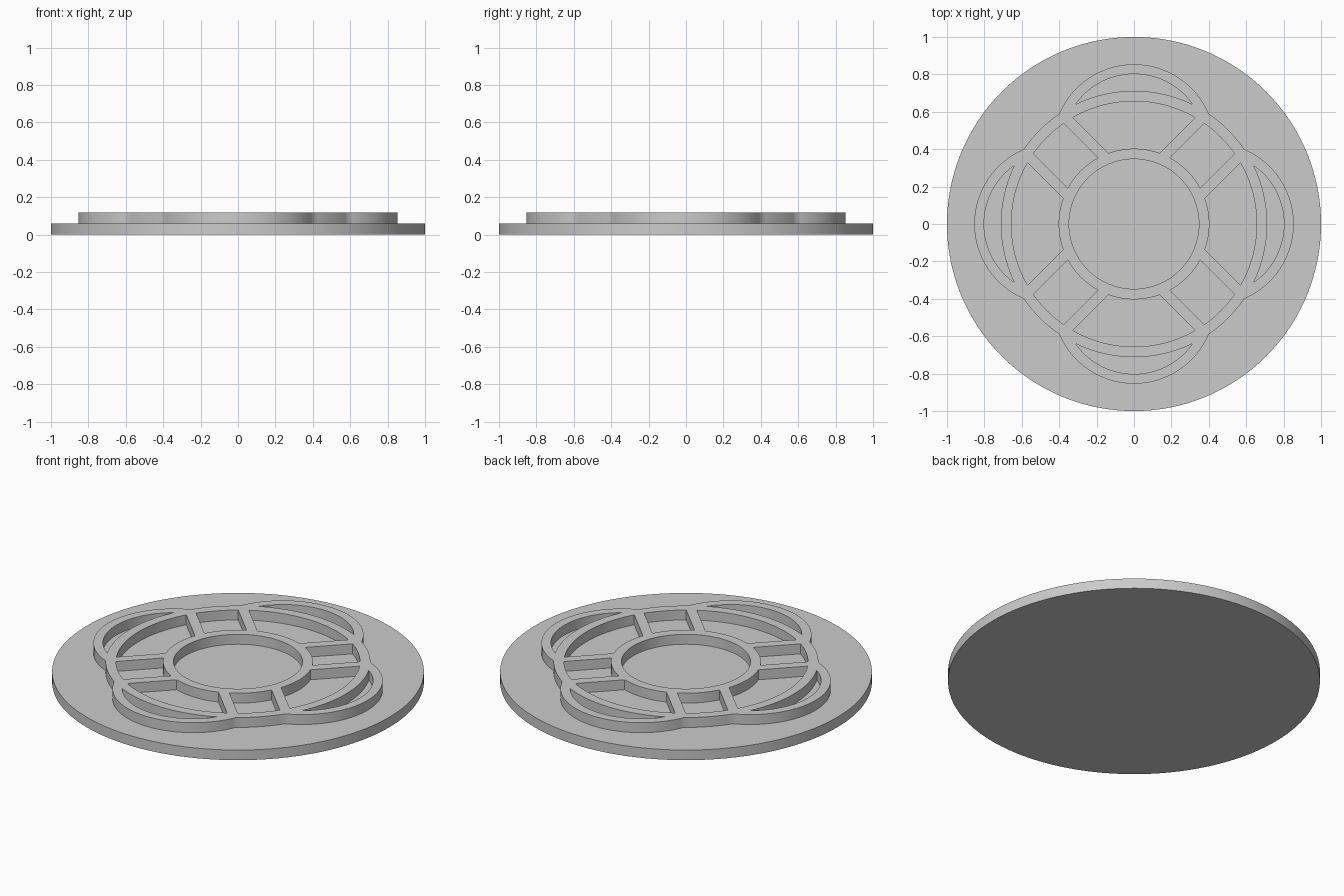
import bpy, bmesh, math
from math import sin, cos, asin, atan2, sqrt, pi

if "Cube" in bpy.data.objects:
    bpy.data.objects.remove(bpy.data.objects["Cube"])

BASE_TOP, TOP = 0.06, 0.119
HUB_IN, HUB_OUT = 0.347, 0.403
RING_IN, RING_OUT = 0.656, 0.712
LOBE_C, LOBE_IN, LOBE_OUT = 0.42, 0.382, 0.434
BAR_IN, BAR_OUT = 0.115, 0.171      # distances of bar sides from the diagonal

grey = bpy.data.materials.new("grey")
grey.diffuse_color = (0.6, 0.6, 0.6, 1)
grey.use_nodes = True
grey.node_tree.nodes["Principled BSDF"].inputs["Base Color"].default_value = grey.diffuse_color


def arc(radius, a0, a1, n, cy=0.0):
    return [(radius * cos(a0 + (a1 - a0) * i / n),
             cy + radius * sin(a0 + (a1 - a0) * i / n)) for i in range(n + 1)]


def turn(points, a):
    return [(x * cos(a) - y * sin(a), x * sin(a) + y * cos(a)) for x, y in points]


def meet(ring, lobe):
    """Right-hand crossing of the ring with the top lobe: its angle about each centre."""
    y = (ring ** 2 - lobe ** 2 + LOBE_C ** 2) / (2 * LOBE_C)
    x = sqrt(ring ** 2 - y ** 2)
    return atan2(y, x), atan2(y - LOBE_C, x)


def plate(name, loops, z0, z1, open_bottom=False):
    """Extrude closed outlines; inner outlines become holes."""
    curve = bpy.data.curves.new(name, 'CURVE')
    curve.dimensions, curve.fill_mode = '2D', 'BOTH'
    curve.extrude = (z1 - z0) / 2
    for pts in loops:
        s = curve.splines.new('POLY')
        s.points.add(len(pts) - 1)
        for p, (x, y) in zip(s.points, pts):
            p.co = (x, y, 0, 1)
        s.use_cyclic_u = True
    temp = bpy.data.objects.new(name + "_outline", curve)
    bpy.context.collection.objects.link(temp)
    bpy.context.view_layer.update()
    dg = bpy.context.evaluated_depsgraph_get()
    mesh = bpy.data.meshes.new_from_object(temp.evaluated_get(dg))
    bpy.data.objects.remove(temp)

    bm = bmesh.new()
    bm.from_mesh(mesh)
    bmesh.ops.remove_doubles(bm, verts=bm.verts, dist=1e-5)
    bmesh.ops.translate(bm, verts=bm.verts, vec=(0, 0, (z0 + z1) / 2))
    bmesh.ops.recalc_face_normals(bm, faces=bm.faces)
    if open_bottom:     # this side rests on the base
        low = [f for f in bm.faces if f.calc_center_median().z < z0 + 1e-4]
        bmesh.ops.delete(bm, geom=low, context='FACES')
    bm.to_mesh(mesh)
    bm.free()
    mesh.materials.clear()
    mesh.materials.append(grey)
    ob = bpy.data.objects.new(name, mesh)
    bpy.context.collection.objects.link(ob)
    bpy.ops.object.select_all(action='DESELECT')
    ob.select_set(True)
    bpy.context.view_layer.objects.active = ob
    bpy.ops.object.shade_smooth_by_angle(angle=math.radians(30))
    return ob


# Round base
plate("base_disc", [arc(1, 0, 2 * pi, 128)[:-1]], 0, BASE_TOP)

# Four-lobed outer outline: one lobe plus one stretch of ring, turned four times
ring_a, lobe_a = meet(RING_OUT, LOBE_OUT)
quarter = arc(LOBE_OUT, lobe_a, pi - lobe_a, 40, LOBE_C)
quarter += arc(RING_OUT, pi - ring_a, pi / 2 + ring_a, 8)[1:-1]
outline = [p for k in range(4) for p in turn(quarter, k * pi / 2)]

# Crescent window inside a lobe
ring_a, lobe_a = meet(RING_OUT, LOBE_IN)
crescent = arc(LOBE_IN, lobe_a, pi - lobe_a, 36, LOBE_C)
crescent += arc(RING_OUT, pi - ring_a, ring_a, 28)[1:-1]

# Wide window between pairs of bars, and narrow window between the two bars
o, i = asin(BAR_OUT / RING_IN), asin(BAR_OUT / HUB_OUT)
wide = arc(RING_IN, pi / 4 + o, 3 * pi / 4 - o, 24)
wide += arc(HUB_OUT, 3 * pi / 4 - i, pi / 4 + i, 14)
o, i = asin(BAR_IN / RING_IN), asin(BAR_IN / HUB_OUT)
narrow = arc(RING_IN, pi / 4 - o, pi / 4 + o, 10)
narrow += arc(HUB_OUT, pi / 4 + i, pi / 4 - i, 10)

# Raised tracery with all its windows
holes = [turn(h, k * pi / 2) for h in (crescent, wide, narrow) for k in range(4)]
hub = arc(HUB_IN, 0, 2 * pi, 96)[:-1]
plate("raised_tracery", [outline, hub] + holes, BASE_TOP, TOP, open_bottom=True)
